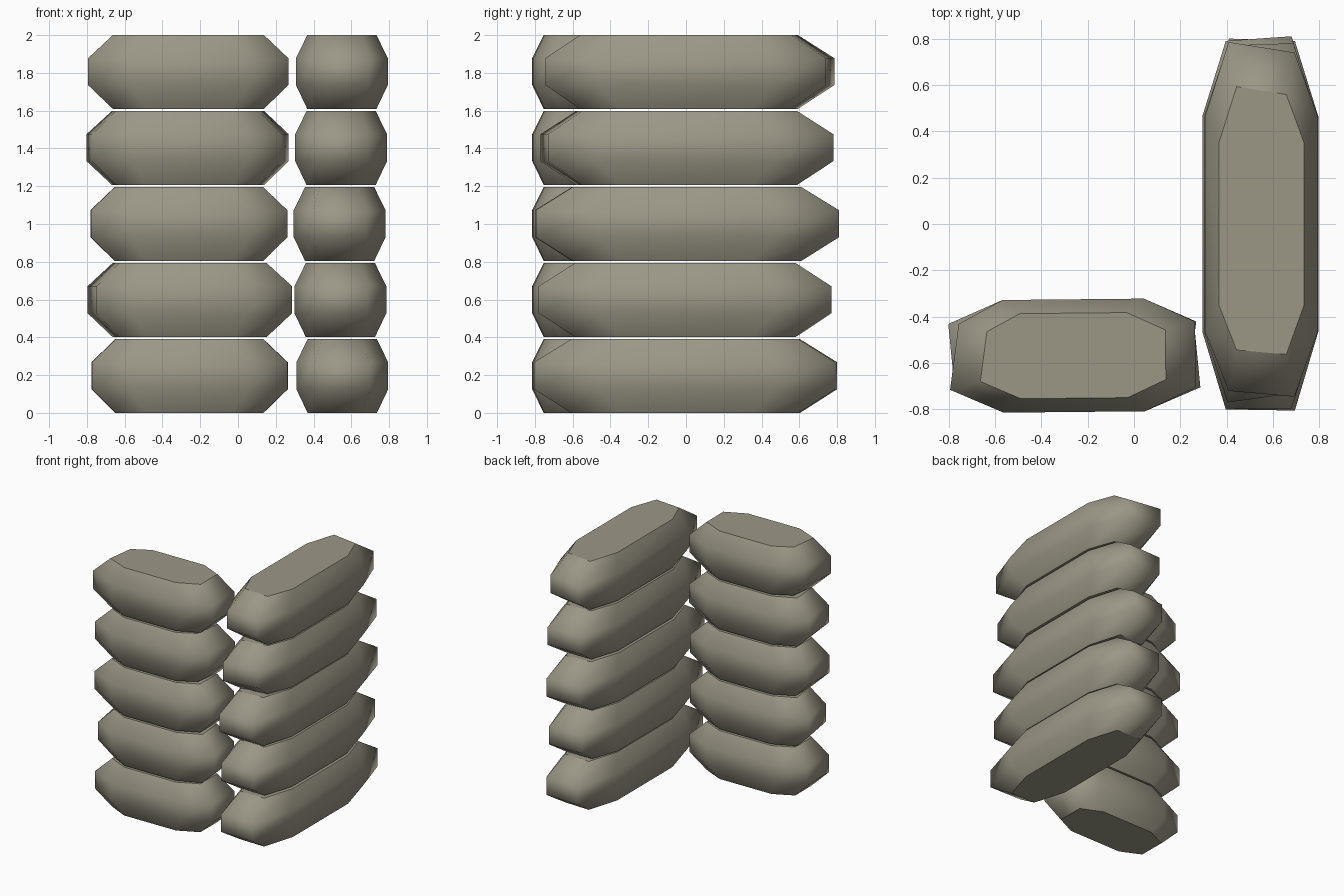
import bpy
import bmesh
from mathutils import Matrix, Vector

# Remove the default object
cube = bpy.data.objects.get("Cube")
if cube:
    bpy.data.objects.remove(cube)

# Single dusty canvas colour
canvas = bpy.data.materials.new("dusty_canvas")
canvas.use_nodes = True
COLOUR = (0.33, 0.31, 0.24, 1)
canvas.diffuse_color = COLOUR
canvas.node_tree.nodes["Principled BSDF"].inputs["Base Color"].default_value = COLOUR
canvas.node_tree.nodes["Principled BSDF"].inputs["Roughness"].default_value = 0.9

HEIGHT = 0.39
PITCH = 0.4025
CAP_SCALE = 0.755
# Level heights and outline scale, from the flat base to the flat top
LEVELS = ((0, CAP_SCALE), (0.125, 1), (0.268, 1), (HEIGHT, CAP_SCALE))


def sandbag(name, centre, turn, shoulder, ends, layer):
    """Eight-sided bag, long along local x; ends holds the four corner reaches."""
    back_r, back_l, front_l, front_r = ends
    outline = [(shoulder, -0.243), (back_r, -0.142), (back_l, 0.142),
               (shoulder, 0.243), (-shoulder, 0.243), (-front_l, 0.142),
               (-front_r, -0.142), (-shoulder, -0.243)]
    bm = bmesh.new()
    rings = [[bm.verts.new((x * s, y * s, z)) for x, y in outline]
             for z, s in LEVELS]
    for low, high in zip(rings, rings[1:]):
        for i in range(len(outline)):
            j = (i + 1) % len(outline)
            bm.faces.new((low[i], low[j], high[j], high[i])).smooth = True
    # Flat caps with crisp borders
    for cap in (bm.faces.new(rings[0][::-1]), bm.faces.new(rings[-1])):
        for edge in cap.edges:
            edge.smooth = False
    bmesh.ops.recalc_face_normals(bm, faces=bm.faces[:])
    place = Vector((centre[0], centre[1], layer * PITCH))
    bm.transform(Matrix.Translation(place) @ turn)
    mesh = bpy.data.meshes.new(name)
    bm.to_mesh(mesh)
    bm.free()
    mesh.materials.append(canvas)
    obj = bpy.data.objects.new(name, mesh)
    bpy.context.collection.objects.link(obj)


# Stack of long bags running front to back: sideways shift and corner reaches
long_stack = [
    (0.552, (0.79, 0.80, 0.80, 0.805)),
    (0.542, (0.77, 0.76, 0.78, 0.78)),
    (0.538, (0.81, 0.79, 0.80, 0.795)),
    (0.546, (0.78, 0.77, 0.77, 0.73)),
    (0.550, (0.74, 0.785, 0.72, 0.745)),
]
quarter = Matrix.Rotation(1.5708, 4, "Z")
for layer, (x, ends) in enumerate(long_stack):
    sandbag(f"long_sandbag_{layer + 1}", (x, 0), quarter, 0.465, ends, layer)

# Stack of short bags running left to right
short_stack = [
    (0.52, 0.525, 0.515, 0.515),
    (0.545, 0.52, 0.535, 0.49),
    (0.52, 0.52, 0.52, 0.52),
    (0.49, 0.53, 0.54, 0.515),
    (0.525, 0.525, 0.495, 0.535),
]
for layer, ends in enumerate(short_stack):
    sandbag(f"short_sandbag_{layer + 1}", (-0.26, -0.568),
            Matrix.Rotation(0.01, 4, "Z"), 0.305, ends, layer)
